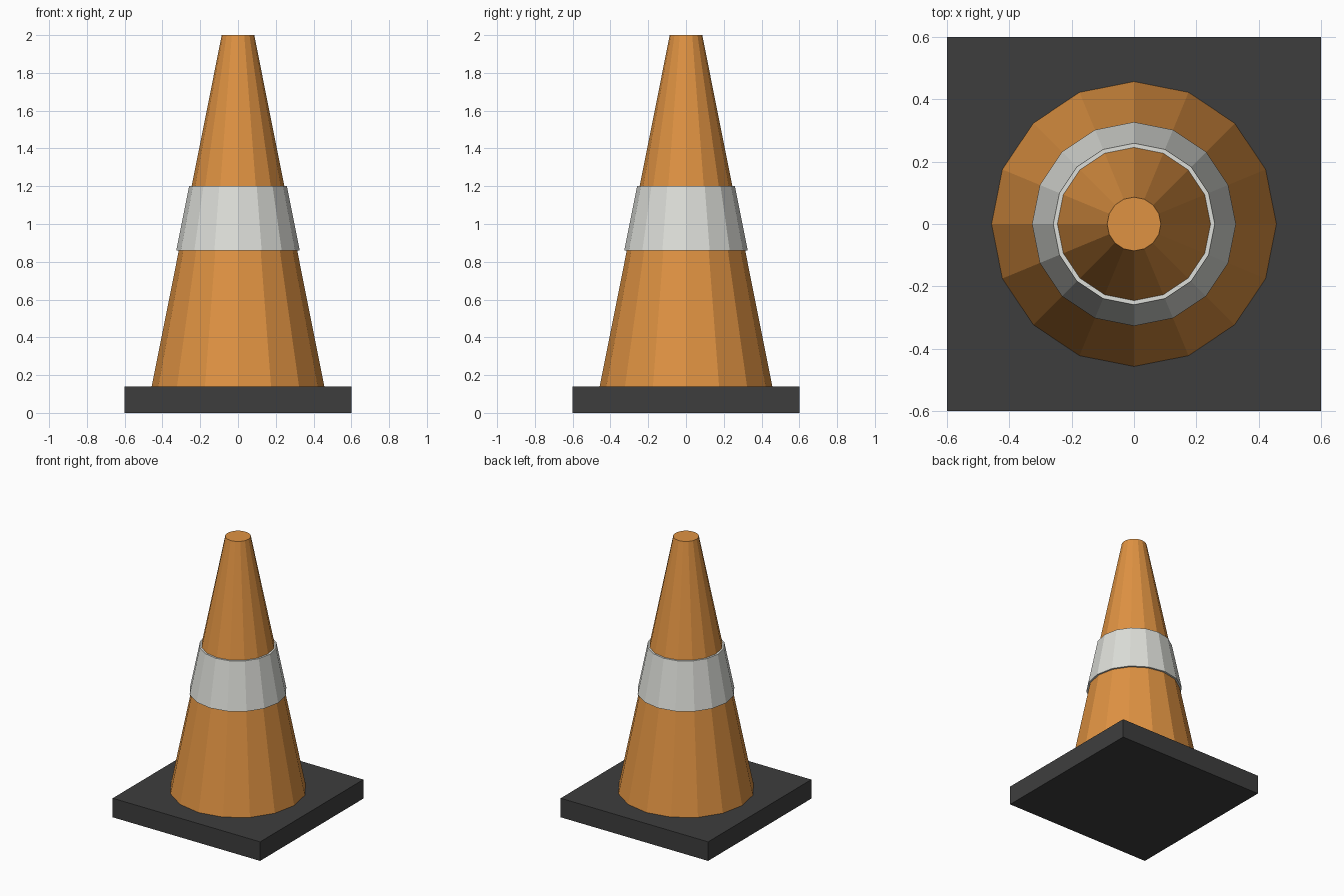
import bpy

default = bpy.data.objects.get("Cube")
if default:
    bpy.data.objects.remove(default, do_unlink=True)


def make_material(name, rgb):
    mat = bpy.data.materials.new(name)
    mat.use_nodes = True
    color = (*rgb, 1.0)
    mat.diffuse_color = color
    mat.node_tree.nodes["Principled BSDF"].inputs["Base Color"].default_value = color
    return mat


def frustum(name, r_bottom, r_top, z_bottom, z_top, mat):
    """Flat-shaded, capped 16-sided tapered ring or cone."""
    bpy.ops.mesh.primitive_cone_add(
        vertices=16, radius1=r_bottom, radius2=r_top, depth=z_top - z_bottom,
        location=(0, 0, (z_bottom + z_top) / 2))
    obj = bpy.context.object
    obj.name = name
    obj.data.materials.append(mat)
    return obj


orange = make_material("orange", (0.74, 0.29, 0.055))
pale_grey = make_material("pale grey", (0.72, 0.73, 0.69))
dark_grey = make_material("dark grey", (0.048, 0.048, 0.048))

BASE_TOP = 0.14

# Square base slab
bpy.ops.mesh.primitive_cube_add(size=1, location=(0, 0, BASE_TOP / 2))
base = bpy.context.object
base.name = "base"
base.scale = (1.2, 1.2, BASE_TOP)
bpy.ops.object.transform_apply(location=False, rotation=False, scale=True)
base.data.materials.append(dark_grey)

# Tapered body and the reflective band around it
frustum("cone_body", 0.457, 0.086, BASE_TOP, 2.0, orange)
frustum("reflective_band", 0.327, 0.259, 0.86, 1.2, pale_grey)
